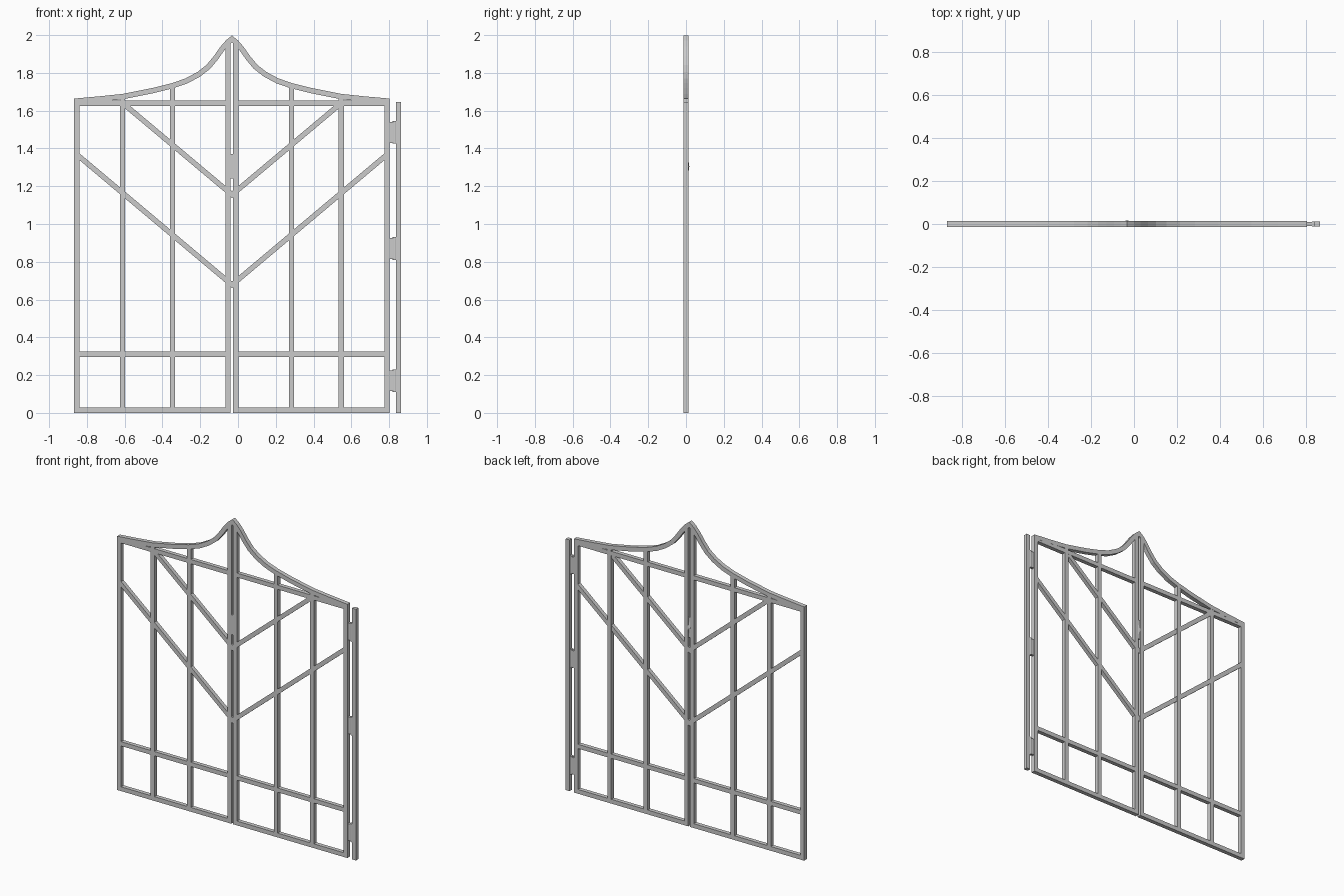
import bpy
import bmesh
from mathutils import Vector

if "Cube" in bpy.data.objects:
    bpy.data.objects.remove(bpy.data.objects["Cube"])

CX = -0.032   # centre line of the double gate
T = 0.014     # half thickness of the square tube


def prism(name, outline, half_depth=T):
    """Extrude an x-z outline through y."""
    bm = bmesh.new()
    face = bm.faces.new([bm.verts.new((x, -half_depth, z)) for x, z in outline])
    ext = bmesh.ops.extrude_face_region(bm, geom=[face])
    moved = [v for v in ext["geom"] if isinstance(v, bmesh.types.BMVert)]
    bmesh.ops.translate(bm, verts=moved, vec=(0, 2 * half_depth, 0))
    bmesh.ops.recalc_face_normals(bm, faces=bm.faces)
    me = bpy.data.meshes.new(name)
    bm.to_mesh(me)
    bm.free()
    ob = bpy.data.objects.new(name, me)
    bpy.context.collection.objects.link(ob)
    return ob


def box(name, x0, x1, z0, z1, half_depth=T):
    return prism(name, [(x0, z0), (x1, z0), (x1, z1), (x0, z1)], half_depth)


def cylinder(name, x, y, z0, z1, r, r2=None):
    bpy.ops.mesh.primitive_cone_add(vertices=16, radius1=r, radius2=r if r2 is None else r2,
                                    depth=z1 - z0, location=(x, y, (z0 + z1) / 2))
    ob = bpy.context.object
    ob.name = name
    bpy.ops.object.shade_smooth_by_angle()
    return ob


# Swept top rail: centre line as (distance from gate centre, height)
half = [(0.0, 1.980), (0.022, 1.962), (0.05, 1.930), (0.085, 1.880), (0.125, 1.832),
        (0.175, 1.793), (0.24, 1.758), (0.312, 1.733), (0.42, 1.706),
        (0.576, 1.675), (0.70, 1.662), (0.835, 1.650)]
path = [Vector((-d, z)) for d, z in reversed(half)] + [Vector(p) for p in half[1:]]
upper, lower = [], []
for i, p in enumerate(path):
    if i in (0, len(path) - 1):
        off = Vector((0, T))
    else:
        n1, n2 = [Vector((-(b - a).y, (b - a).x)).normalized()
                  for a, b in ((path[i - 1], p), (p, path[i + 1]))]
        m = (n1 + n2).normalized()
        off = m * (T / m.dot(n1))
    upper.append((CX + p.x + off.x, p.y + off.y))
    lower.append((CX + p.x - off.x, p.y - off.y))
prism("swept_top_rail", upper + lower[::-1])

# Two mirrored leaves
for s, side in ((-1, "left"), (1, "right")):
    # Upright bars: distance from centre and top height
    for name, d, top in (("centre_stile", 0.0205, 1.955), ("inner_bar", 0.315, 1.73),
                         ("outer_bar", 0.579, 1.672), ("outer_stile", 0.821, 1.65)):
        x = CX + s * d
        box(f"{side}_{name}", x - T, x + T, 0, top, T * 0.98)
    # Horizontal rails
    for name, z in (("bottom_rail", 0.014), ("lower_rail", 0.31), ("upper_rail", 1.64)):
        a, b = sorted((CX + s * 0.01, CX + s * 0.815))
        box(f"{side}_{name}", a, b, z - T, z + T, T * 0.96)
    # Diagonal braces with vertical end cuts
    for name, za, d, zb in (("lower_brace", 0.678, 0.812, 1.36),
                            ("upper_brace", 1.155, 0.576, 1.638)):
        h = 0.018
        x = CX + s * d
        prism(f"{side}_{name}", [(CX, za - h), (x, zb - h), (x, zb + h), (CX, za + h)], T * 0.94)

# Hinge post
box("hinge_post", 0.836, 0.864, 0, 1.647, 0.0125)

# Hinges: leaf plate on the gate plus a barrel by the post
for i, z in enumerate((0.17, 0.87, 1.485)):
    box(f"hinge_leaf_{i + 1}", 0.80, 0.828, z - 0.055, z + 0.055, 0.009)
    cylinder(f"hinge_barrel_{i + 1}", 0.830, 0, z - 0.06, z + 0.06, 0.0115)

# Latch between the centre stiles
box("latch_plate", CX - 0.009, CX + 0.009, 1.24, 1.37, 0.012)
cylinder("latch_grip_lower", CX, 0.004, 1.25, 1.305, 0.006, 0.0135)
cylinder("latch_grip_upper", CX, 0.004, 1.305, 1.365, 0.0135, 0.005)
